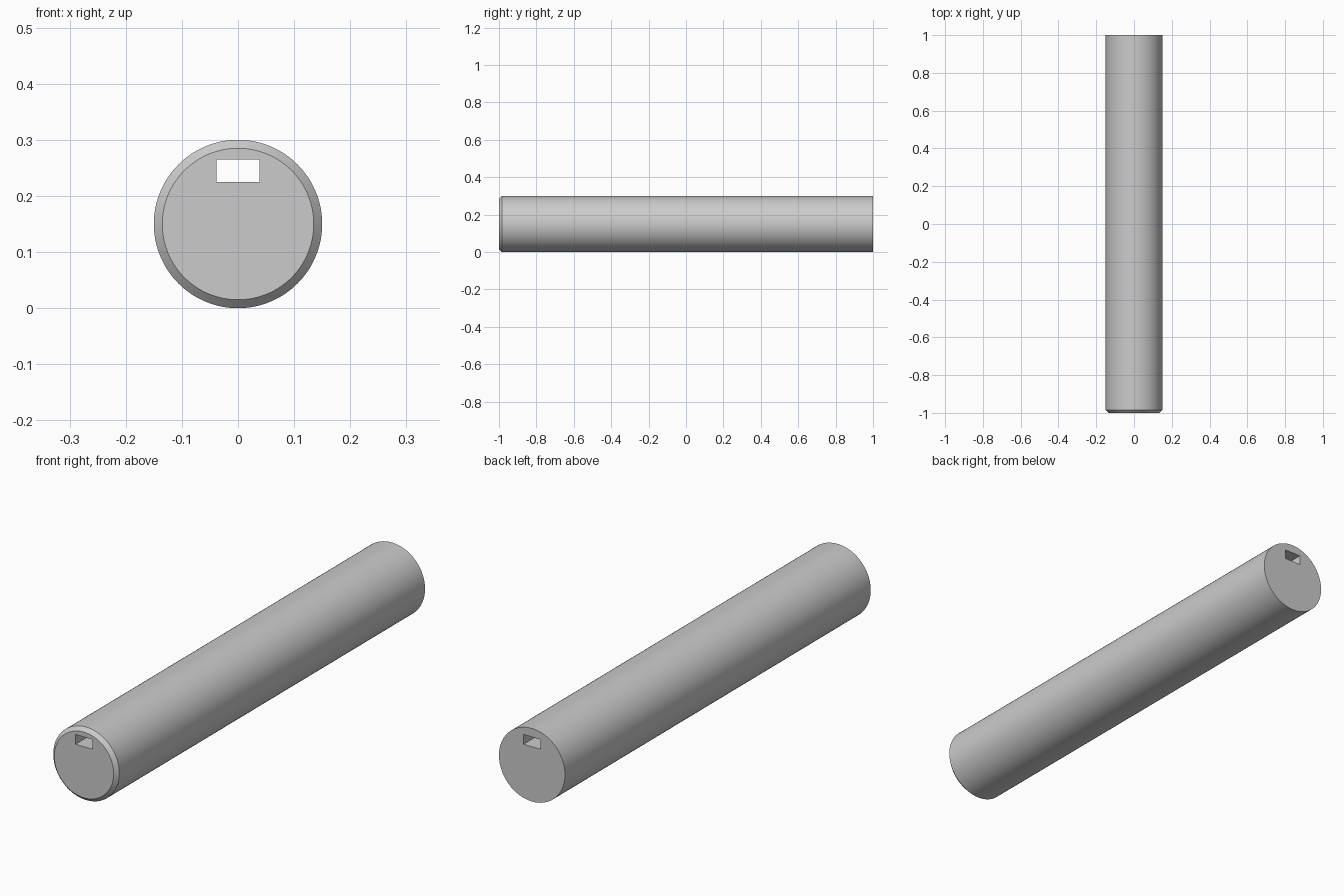
import bpy, bmesh, math

if "Cube" in bpy.data.objects:
    bpy.data.objects.remove(bpy.data.objects["Cube"])

R, CHAMFER, SIDES = 0.15, 0.015, 128


def ring(bm, radius, y):
    return [bm.verts.new((radius * math.sin(2 * math.pi * i / SIDES), y,
                          R + radius * math.cos(2 * math.pi * i / SIDES)))
            for i in range(SIDES)]


# Round bar along y with a chamfered front end
bm = bmesh.new()
rings = [ring(bm, R - CHAMFER, -1), ring(bm, R, -1 + CHAMFER), ring(bm, R, 1)]
for a, b in zip(rings, rings[1:]):
    for i in range(SIDES):
        j = (i + 1) % SIDES
        bm.faces.new((a[i], a[j], b[j], b[i]))
bm.faces.new(rings[0])
bm.faces.new(rings[-1])
bmesh.ops.recalc_face_normals(bm, faces=bm.faces)
mesh = bpy.data.meshes.new("slotted_bar")
bm.to_mesh(mesh)
bm.free()
bar = bpy.data.objects.new("slotted_bar", mesh)
bpy.context.collection.objects.link(bar)

# Rectangular slot running the full length
bpy.ops.mesh.primitive_cube_add(size=1, location=(0, 0, 0.245))
cutter = bpy.context.object
cutter.name = "slot_cutter"
cutter.scale = (0.076, 2.4, 0.04)
cutter.hide_render = True

cut = bar.modifiers.new("slot", 'BOOLEAN')
cut.operation = 'DIFFERENCE'
cut.solver = 'EXACT'
cut.object = cutter

bpy.ops.object.select_all(action='DESELECT')
bar.select_set(True)
bpy.context.view_layer.objects.active = bar
bpy.ops.object.modifier_apply(modifier=cut.name)
bpy.data.objects.remove(cutter, do_unlink=True)
bpy.ops.object.shade_smooth_by_angle(angle=math.radians(30))
